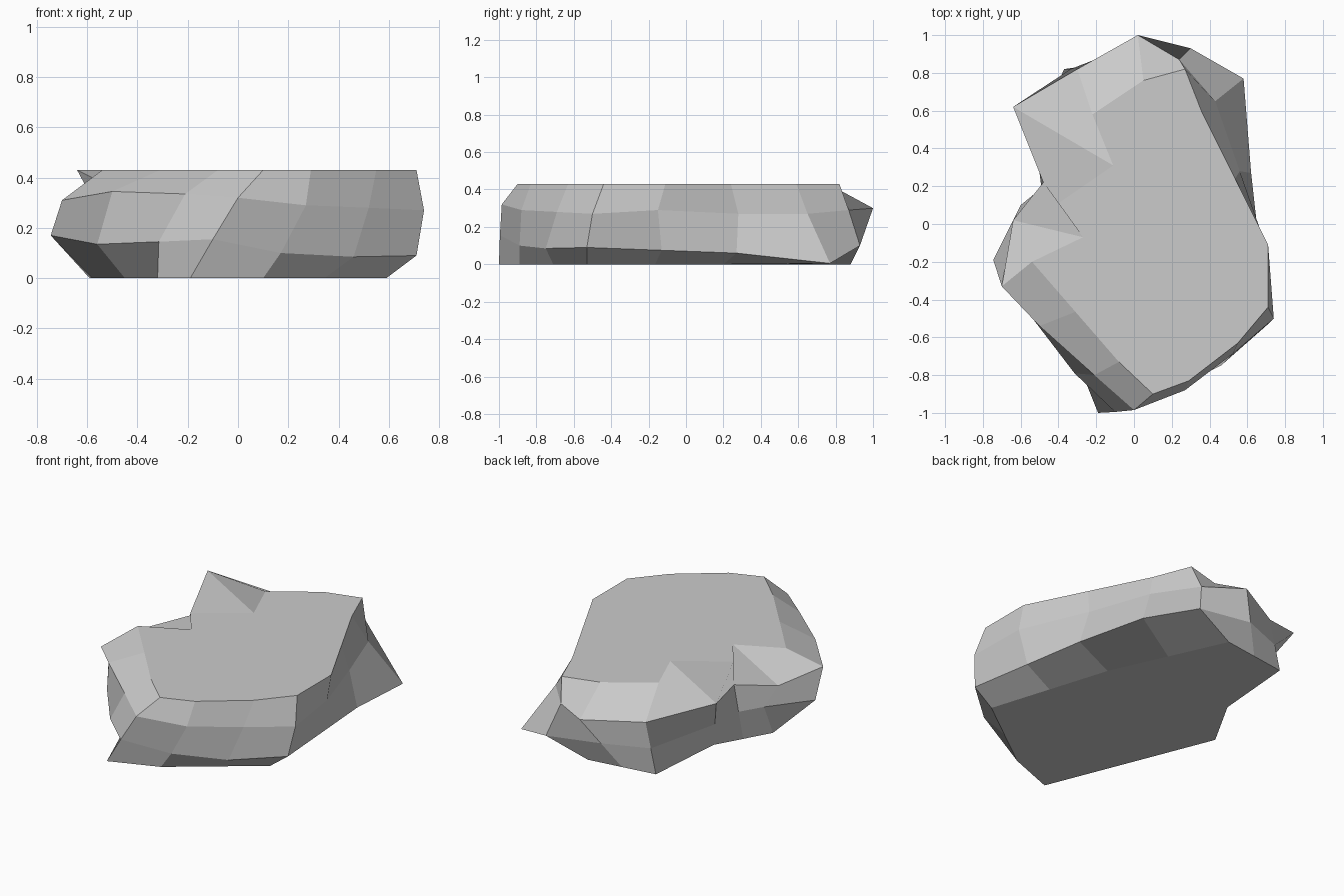
import bpy, bmesh
from mathutils import Vector

if "Cube" in bpy.data.objects:
    bpy.data.objects.remove(bpy.data.objects["Cube"])

HEIGHT = 0.43

# Four contour rings, counterclockwise from the front; None = filled in between
top = [(.1, -.9), (.29, -.83), (.55, -.63), (.71, -.44), (.71, -.11), None, (.36, .59), (.27, .82),
       (.05, .76), (-.22, .58), (-.11, .31), (-.4, .11), (-.27, -.07), (-.54, -.2), None, (-.08, -.73)]
upper = [(0, -.985, .32), (.27, -.88, .29), (.52, -.69, .28), (.74, -.5, .27), (.71, -.15, .29),
         (.56, .28, .27), (.43, .65, .27), (.24, .87, .29), (.02, 1, .3), (-.3, .82, .3),
         (-.64, .62, .43), (-.48, .22, .35), (-.64, .02, .31), (-.7, -.33, .31),
         (-.5, -.54, .345), (-.21, -.8, .335)]
lower = [(-.1, -.995, .155), (.17, -.89, .1), (.46, -.75, .085), (.71, -.53, .09), None,
         (.62, .27, .06), (.58, .77, .005), (.3, .93, .1), None, None, None, None,
         (-.6, .1, .2), (-.745, -.19, .17), (-.56, -.47, .135), (-.315, -.79, .145)]
base = [(-.19, -1), (.1, -.89), None, (.59, -.53), None, (.36, .2), None, (.05, .88),
        None, (-.37, .82), (-.41, .32), None, (-.59, 0), (-.58, -.03), None, None]


def fill(ring, z):
    """Turn a contour into 3D points, interpolating the missing ones."""
    n = len(ring)
    pts = [Vector(p if len(p) == 3 else (*p, z)) if p else None for p in ring]
    out = []
    for i, p in enumerate(pts):
        if p is None:
            a = next(k for k in range(1, n) if pts[(i - k) % n])
            b = next(k for k in range(1, n) if pts[(i + k) % n])
            p = pts[(i - a) % n].lerp(pts[(i + b) % n], a / (a + b))
        out.append(p)
    return out


top3, upper3, base3 = fill(top, HEIGHT), fill(upper, 0), fill(base, 0)
lower3 = fill(lower, 0)
# Back overhang: lower ring runs straight from the upper ring to the base
for i in range(8, 12):
    lower3[i] = upper3[i].lerp(base3[i], 0.5)

# Loft the rings and cap both flat ends
bm = bmesh.new()
rings = [[bm.verts.new(p) for p in r] for r in (base3, lower3, upper3, top3)]
for r, s in zip(rings, rings[1:]):
    for i in range(len(r)):
        j = (i + 1) % len(r)
        bm.faces.new((r[i], r[j], s[j], s[i]))
bm.faces.new(rings[-1])
bm.faces.new(rings[0][::-1])
bmesh.ops.recalc_face_normals(bm, faces=bm.faces[:])

mesh = bpy.data.meshes.new("flat_rock")
bm.to_mesh(mesh)
bm.free()
bpy.context.collection.objects.link(bpy.data.objects.new("flat_rock", mesh))
